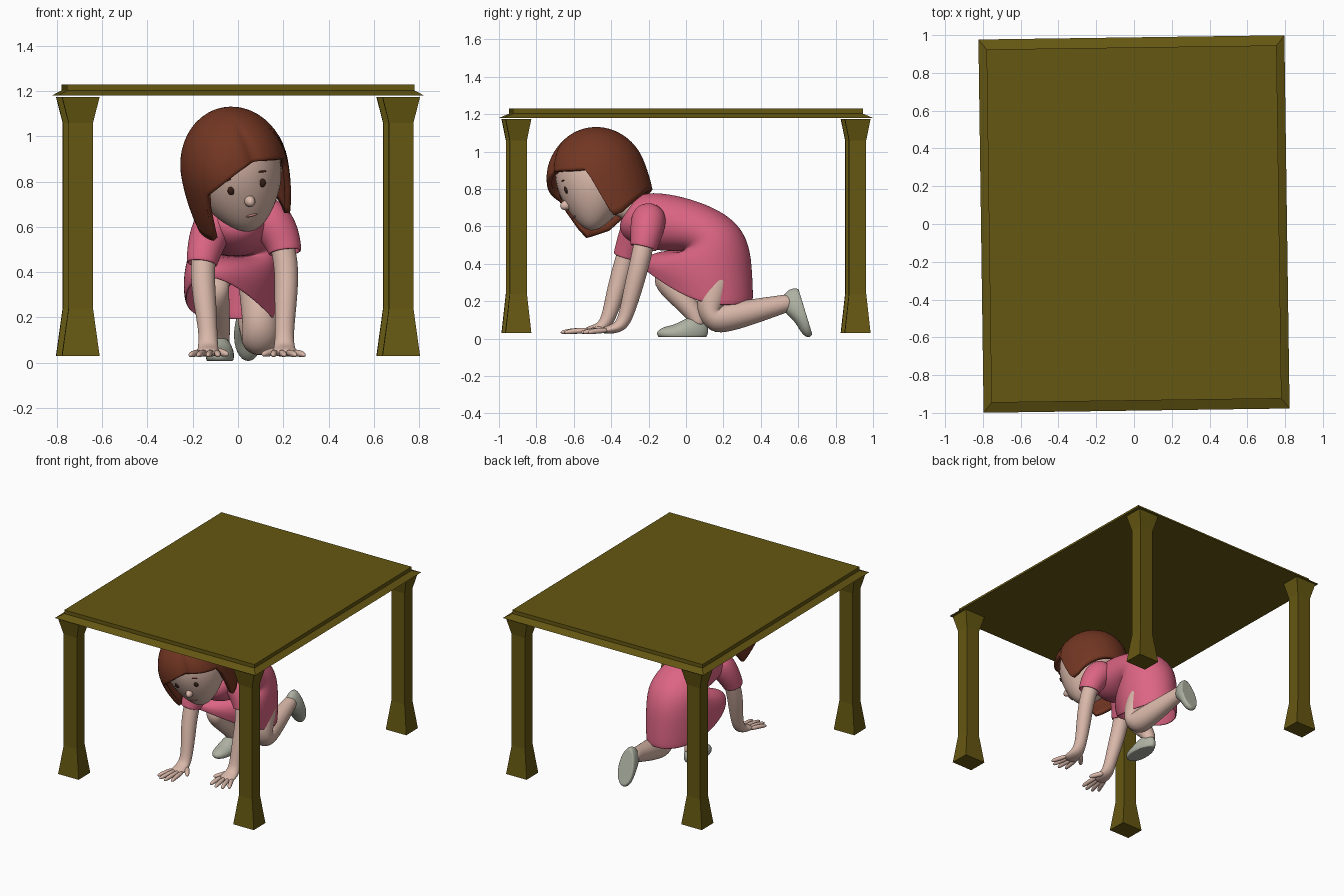
import bpy, bmesh, math
from mathutils import Vector, Matrix, Euler

if "Cube" in bpy.data.objects:
    bpy.data.objects.remove(bpy.data.objects["Cube"])


def material(name, rgb):
    m = bpy.data.materials.new(name)
    m.diffuse_color = (*rgb, 1)
    m.use_nodes = True
    m.node_tree.nodes["Principled BSDF"].inputs["Base Color"].default_value = m.diffuse_color
    return m


WOOD = material("olive_wood", (0.13, 0.095, 0.006))
SKIN = material("skin", (0.70, 0.48, 0.40))
PINK = material("pink_cloth", (0.72, 0.13, 0.23))
HAIR = material("auburn_hair", (0.17, 0.037, 0.016))
SHOE = material("grey_shoe", (0.42, 0.44, 0.36))
DARK = material("dark_eye", (0.05, 0.018, 0.01))
LIP = material("lip_rose", (0.50, 0.22, 0.19))


def finish(name, bm, mat, matrix=None, smooth=True, solid=0, sub=0):
    bmesh.ops.recalc_face_normals(bm, faces=bm.faces)
    me = bpy.data.meshes.new(name)
    bm.to_mesh(me)
    bm.free()
    me.materials.append(mat)
    for p in me.polygons:
        p.use_smooth = smooth
    ob = bpy.data.objects.new(name, me)
    bpy.context.collection.objects.link(ob)
    if matrix:
        ob.matrix_world = matrix
    if solid:
        mod = ob.modifiers.new("thickness", 'SOLIDIFY')
        mod.thickness = solid
        mod.offset = -1
    if sub:
        mod = ob.modifiers.new("smooth", 'SUBSURF')
        mod.levels = mod.render_levels = sub
    return ob


def loft(bm, rings, cap_start=True, cap_end=True):
    vs = [[bm.verts.new(p) for p in r] for r in rings]
    n = len(vs[0])
    for a, b in zip(vs, vs[1:]):
        for i in range(n):
            j = (i + 1) % n
            bm.faces.new((a[i], a[j], b[j], b[i]))
    if cap_start:
        bm.faces.new(vs[0][::-1])
    if cap_end:
        bm.faces.new(vs[-1])


def tube(bm, path, n=12, cap_end=True):
    """path: (x, y, z, radius across bend, optional sideways radius)"""
    pts = [Vector(p[:3]) for p in path]
    rings = []
    for i, p in enumerate(path):
        t = (pts[min(i + 1, len(pts) - 1)] - pts[max(i - 1, 0)]).normalized()
        u = t.cross(Vector((1, 0, 0))).normalized()
        v = t.cross(u)
        ru, rv = p[3], p[-1]
        rings.append([pts[i] + u * ru * math.cos(a) + v * rv * math.sin(a)
                      for a in (2 * math.pi * k / n for k in range(n))])
    loft(bm, rings, True, cap_end)


def sphere(fn, seg=32, rows=24):
    bm = bmesh.new()
    bmesh.ops.create_uvsphere(bm, u_segments=seg, v_segments=rows, radius=1)
    for v in bm.verts:
        v.co = fn(v.co.copy())
    return bm


def smooth(a, b, x):
    t = max(0, min(1, (x - a) / (b - a)))
    return t * t * (3 - 2 * t)


def rect(cx, cy, hx, hy, z):
    return [(cx + sx * hx, cy + sy * hy, z) for sx, sy in ((-1, -1), (1, -1), (1, 1), (-1, 1))]


# table: bevelled slab and four flared legs, turned slightly
TURN = Matrix.Rotation(math.radians(0.8), 4, 'Z')
bm = bmesh.new()
loft(bm, [rect(0, 0, 0.81, 0.988, 1.18), rect(0, 0, 0.768, 0.935, 1.203), rect(0, 0, 0.768, 0.935, 1.23)])
finish("table_top", bm, WOOD, TURN, smooth=False)
for sx, sn in ((-1, "left"), (1, "right")):
    for sy, fn in ((-1, "front"), (1, "back")):
        bm = bmesh.new()
        loft(bm, [rect(sx * 0.708, sy * 0.907, hx, hy, z) for hx, hy, z in
                  ((0.083, 0.069, 0.03), (0.054, 0.046, 0.24), (0.054, 0.046, 1.06), (0.083, 0.069, 1.175))])
        finish(f"table_leg_{fn}_{sn}", bm, WOOD, TURN, smooth=False)

# dress: rings between a back point and a front point (y, z), half width, skirt weight
bm = bmesh.new()
rings = []
for by, bz, fy, fz, hw, w in (
        (-0.28, 0.74, -0.34, 0.66, 0.06, 0), (-0.23, 0.78, -0.37, 0.57, 0.13, 0),
        (-0.12, 0.78, -0.27, 0.49, 0.16, 0), (0.02, 0.75, -0.12, 0.465, 0.165, 0),
        (0.18, 0.69, -0.01, 0.47, 0.175, 0), (0.295, 0.60, -0.03, 0.465, 0.19, 0.1),
        (0.345, 0.48, -0.15, 0.46, 0.205, 0.4), (0.355, 0.36, -0.215, 0.42, 0.21, 0.8),
        (0.36, 0.26, -0.22, 0.385, 0.205, 1), (0.36, 0.19, -0.215, 0.36, 0.20, 1)):
    ring = []
    for k in range(28):
        a = 2 * math.pi * k / 28
        c, s = math.cos(a), math.sin(a)
        f = (1 - c) / 2
        ring.append((hw * s - 0.01 - 0.05 * w * f,
                     (by + fy) / 2 + (by - fy) / 2 * c + w * f * s * 0.10,
                     (bz + fz) / 2 + (bz - fz) / 2 * c - w * f * s * 0.08 - 0.05 * w * s * s))
    rings.append(ring)
loft(bm, rings, True, False)
finish("dress", bm, PINK, solid=0.012, sub=2)

# sleeves
for name, path in (
        ("sleeve_right", ((0.08, -0.19, 0.675, 0.08), (0.14, -0.20, 0.64, 0.098), (0.185, -0.21, 0.57, 0.09),
                          (0.205, -0.222, 0.51, 0.077), (0.208, -0.228, 0.485, 0.075))),
        ("sleeve_left", ((-0.06, -0.22, 0.65, 0.08), (-0.11, -0.25, 0.61, 0.095), (-0.14, -0.285, 0.53, 0.085),
                         (-0.157, -0.315, 0.46, 0.072), (-0.16, -0.322, 0.435, 0.07)))):
    bm = bmesh.new()
    tube(bm, path, 16, False)
    finish(name, bm, PINK, solid=0.012, sub=2)

# arms with flat hands and spread fingers
for name, s, k, sh, el, wr in (
        ("arm_right", 1, 1, (0.17, -0.21, 0.60), (0.218, -0.235, 0.45), (0.205, -0.325, 0.11)),
        ("arm_left", -1, 0.9, (-0.14, -0.28, 0.56), (-0.16, -0.33, 0.41), (-0.132, -0.415, 0.11))):
    bm = bmesh.new()
    x, y, z = wr
    mid = tuple((a + b) / 2 for a, b in zip(el, wr))
    tube(bm, [(*sh, 0.055), (*el, 0.056), (*mid, 0.052), (x, y + 0.01, z + 0.03, 0.042),
              (x, y - 0.02, 0.068, 0.038, 0.045), (x, y - 0.07, 0.05, 0.026, 0.056 * k),
              (x, y - 0.13, 0.042, 0.017, 0.058 * k)], 14)
    for b, t, ln in ((-0.042, -0.05, 0.10), (-0.015, 0.002, 0.12), (0.015, 0.052, 0.11), (0.04, 0.092, 0.08)):
        b, t, ln = b * s * k, t * s * k, ln + (0.02 if s < 0 else 0)
        tube(bm, [(x + b, y - 0.09, 0.045, 0.016), (x + (b + t) / 2, y - 0.12 - ln / 2, 0.042, 0.017),
                  (x + t, y - 0.12 - ln, 0.032, 0.012)], 8)
    tube(bm, [(x - 0.025 * s, y - 0.03, 0.055, 0.02), (x - 0.065 * s * k, y - 0.075, 0.045, 0.019),
              (x - 0.10 * s * k, y - 0.115, 0.036, 0.013)], 8)
    finish(name, bm, SKIN, sub=2)

# legs: left foot planted, right knee on the ground
for name, path in (
        ("leg_left", ((-0.09, 0.22, 0.42, 0.09), (-0.10, 0.02, 0.375, 0.075), (-0.105, -0.10, 0.36, 0.07),
                      (-0.105, -0.13, 0.325, 0.066), (-0.10, -0.07, 0.26, 0.064), (-0.09, 0.02, 0.17, 0.056),
                      (-0.08, 0.065, 0.10, 0.045), (-0.08, 0.07, 0.06, 0.04))),
        ("leg_right", ((0.08, 0.20, 0.42, 0.09), (0.095, 0.16, 0.27, 0.085), (0.10, 0.12, 0.15, 0.08),
                       (0.10, 0.15, 0.10, 0.085), (0.092, 0.23, 0.115, 0.08), (0.07, 0.38, 0.15, 0.066),
                       (0.048, 0.52, 0.185, 0.05), (0.04, 0.58, 0.20, 0.045)))):
    bm = bmesh.new()
    tube(bm, path, 16)
    finish(name, bm, SKIN, sub=2)


# shoes: flat sole, higher at the heel
def shoe(p):
    h = 0.068 + 0.058 * smooth(-0.5, 0.7, p.y)
    return Vector((p.x * (0.062 - 0.008 * p.y), p.y * 0.137, (max(p.z, -0.4) + 0.4) / 1.4 * h))


for name, loc, tilt in (("shoe_left", (-0.08, -0.018, 0.008), 0), ("shoe_right", (0.045, 0.638, 0.145), 107)):
    finish(name, sphere(shoe), SHOE, Matrix.Translation(loc) @ Matrix.Rotation(math.radians(tilt), 4, 'X'))

# head frame: pitched down, leaning and turned
HEAD = (Matrix.Translation((-0.015, -0.47, 0.86)) @ Matrix.Rotation(math.radians(10), 4, 'Z')
        @ Matrix.Rotation(math.radians(-14), 4, 'Y') @ Matrix.Rotation(math.radians(20), 4, 'X'))

bm = bmesh.new()
tube(bm, [(0, -0.24, 0.66, 0.07), (0.0, -0.34, 0.71, 0.065), (0.0, -0.44, 0.78, 0.07)])
finish("neck", bm, SKIN, sub=2)


def skull(p):
    k = max(0, -p.z) ** 2
    return Vector((p.x * 0.205 * (1 - 0.22 * k), p.y * 0.225 * (1 - 0.25 * k) - 0.11 * k, p.z * 0.26))


finish("head", sphere(skull), SKIN, HEAD)


def blob(name, mat, c, r, tilt=0):
    m = HEAD @ Matrix.Translation(c) @ Matrix.Rotation(tilt, 4, 'Y')
    finish(name, sphere(lambda p: Vector((p.x * r[0], p.y * r[1], p.z * r[2])), 16, 12), mat, m)


# face details
blob("nose", SKIN, (0, -0.218, -0.08), (0.024, 0.036, 0.026))
blob("mouth", LIP, (0, -0.205, -0.155), (0.026, 0.008, 0.005))
for s, n in ((-1, "left"), (1, "right")):
    blob("eye_" + n, DARK, (s * 0.072, -0.209, -0.015), (0.016, 0.008, 0.02))
    blob("eyebrow_" + n, HAIR, (s * 0.076, -0.205, 0.038), (0.026, 0.006, 0.004), s * 0.2)

# bob hair: columns run from the crown down to a hem that rises into a fringe
bm = bmesh.new()
COLS, ROWS, H = 120, 22, 0.275
rings = [[] for _ in range(ROWS)]
for i in range(COLS):
    phi = 2 * math.pi * i / COLS - math.pi
    s, c = math.sin(phi), math.cos(phi)
    fringe = 0.10 - 2.5 * (0.235 * s - 0.05) ** 2
    side = -0.255 + 0.09 * max(0, -c)
    inside = smooth(-0.95, -0.78, phi) * (1 - smooth(1.15, 1.35, phi))
    hem = side + (fringe - side) * inside
    end = math.acos(hem / H) if hem > 0 else math.pi / 2 - hem / H
    for j in range(ROWS):
        th = 0.04 + (end - 0.04) * j / (ROWS - 1)
        if th < math.pi / 2:
            z, r = H * math.cos(th), math.sin(th)
        else:
            z = -H * (th - math.pi / 2)
            r = 1 - 0.16 * (z / H) ** 2
        d = smooth(0.1, 0.9, th)
        r *= 1 + d * (0.09 * math.exp(-((phi + 0.65) / 0.6) ** 2) - 0.06 * math.exp(-((phi - 0.22) / 0.13) ** 2)
                      + 0.03 * math.exp(-((phi - 0.7) / 0.35) ** 2))
        rings[j].append((0.237 * r * s, -0.262 * r * c, z))
loft(bm, rings, True, False)
finish("hair", bm, HAIR, HEAD, solid=0.026)
